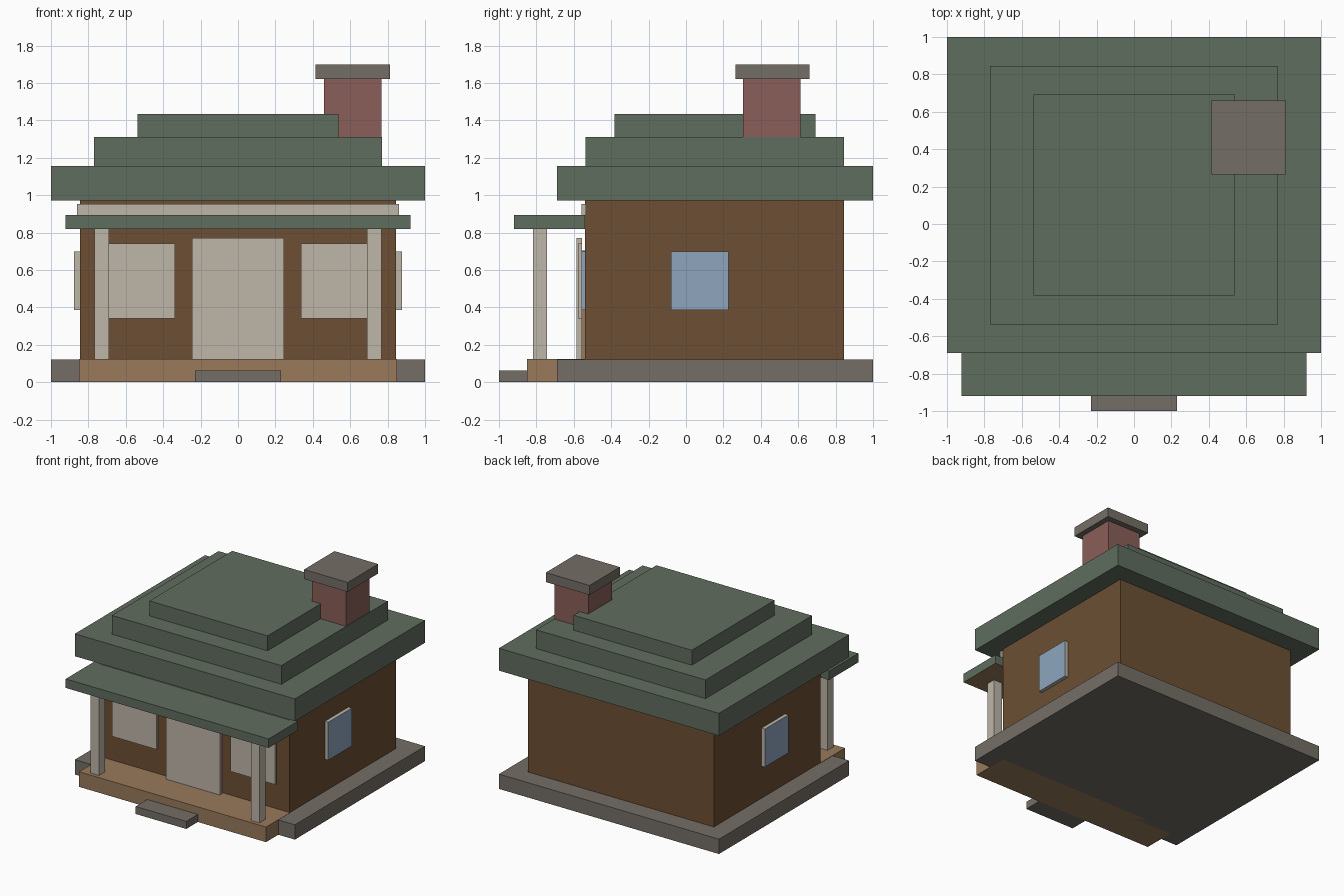
import bpy, bmesh

if "Cube" in bpy.data.objects:
    bpy.data.objects.remove(bpy.data.objects["Cube"])


def material(name, rgb):
    """Flat material from 0-255 sRGB, stored as linear."""
    lin = [((c / 255 + 0.055) / 1.055) ** 2.4 for c in rgb]
    m = bpy.data.materials.new(name)
    m.diffuse_color = (*lin, 1)
    m.use_nodes = True
    m.node_tree.nodes["Principled BSDF"].inputs["Base Color"].default_value = m.diffuse_color
    return m


GREEN = material("roof green", (96, 109, 94))
BROWN = material("wall brown", (108, 79, 52))
CREAM = material("trim cream", (190, 182, 169))
TAN = material("porch wood", (153, 122, 91))
STONE = material("stone grey", (116, 110, 102))
BRICK = material("chimney brick", (138, 94, 88))
BLUE = material("window blue", (142, 166, 190))


def box(name, x, y, z, mat, face_mat=None, direction=None):
    """Box from (min, max) ranges; one face direction may take another material."""
    bm = bmesh.new()
    bmesh.ops.create_cube(bm, size=1)
    for v in bm.verts:
        v.co = [r[0] + (c + 0.5) * (r[1] - r[0]) for c, r in zip(v.co, (x, y, z))]
    bm.normal_update()
    me = bpy.data.meshes.new(name)
    me.materials.append(mat)
    if face_mat:
        me.materials.append(face_mat)
        for f in bm.faces:
            f.material_index = int(sum(a * b for a, b in zip(f.normal, direction)) > 0.9)
    bm.to_mesh(me)
    bm.free()
    ob = bpy.data.objects.new(name, me)
    bpy.context.collection.objects.link(ob)
    return ob


def sided(s, a, b):
    """x range mirrored to side s."""
    return tuple(sorted((s * a, s * b)))


# Base, porch deck and step
box("foundation", (-1, 1), (-0.69, 1), (0, 0.122), STONE)
box("porch_deck", (-0.85, 0.85), (-0.85, -0.535), (0, 0.124), TAN)
box("front_step", (-0.23, 0.23), (-1, -0.845), (0, 0.062), STONE)

# House body
box("walls", (-0.846, 0.846), (-0.54, 0.846), (0.12, 0.975), BROWN)

# Stepped roof
tiers = [(1.0, -0.69, 1.0, 0.972, 1.156),
         (0.77, -0.537, 0.846, 1.156, 1.31),
         (0.537, -0.383, 0.692, 1.31, 1.433)]
for i, (hx, y0, y1, z0, z1) in enumerate(tiers, 1):
    box(f"roof_tier_{i}", (-hx, hx), (y0, y1), (z0, z1), GREEN)

# Chimney and cap
box("chimney", (0.46, 0.767), (0.306, 0.612), (1.31, 1.622), BRICK)
box("chimney_cap", (0.415, 0.812), (0.265, 0.66), (1.62, 1.698), STONE)

# Porch roof with wooden underside, and trim board above it
box("porch_roof", (-0.922, 0.922), (-0.92, -0.54), (0.82, 0.894),
    GREEN, TAN, (0, 0, -1))
box("trim_board", (-0.86, 0.86), (-0.56, -0.535), (0.894, 0.954), CREAM)

# Front door and its cream panel
box("door", (-0.19, 0.19), (-0.557, -0.535), (0.122, 0.705), TAN)
box("door_panel", (-0.245, 0.245), (-0.585, -0.557), (0.122, 0.772), CREAM)

# Posts, front shutters and windows, side windows
for s, side in ((-1, "left"), (1, "right")):
    box(f"{side}_porch_post", sided(s, 0.69, 0.768), (-0.818, -0.742), (0.122, 0.822), CREAM)
    box(f"{side}_front_window", sided(s, 0.385, 0.69), (-0.557, -0.535), (0.385, 0.7), BLUE)
    box(f"{side}_front_window_panel", sided(s, 0.337, 0.74), (-0.578, -0.555), (0.34, 0.742), CREAM)
    box(f"{side}_side_window", sided(s, 0.84, 0.876), (-0.08, 0.228), (0.386, 0.698),
        CREAM, BLUE, (s, 0, 0))
